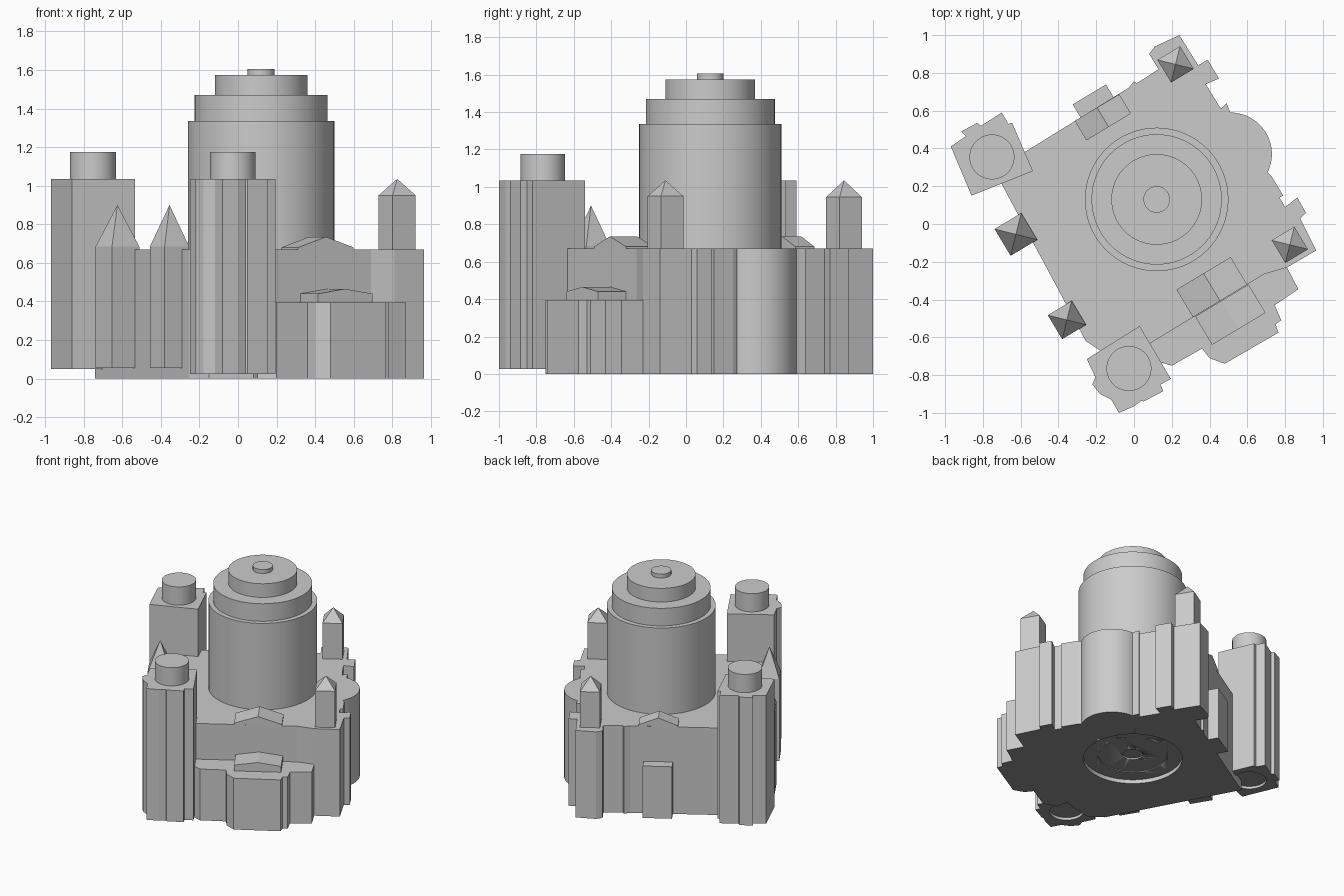
import bpy
import bmesh
from math import radians
from mathutils import Matrix

if "Cube" in bpy.data.objects:
    bpy.data.objects.remove(bpy.data.objects["Cube"])

TURN = radians(31)   # the whole plan is turned on the site
ROOF = 0.67          # main roof level
LOW = 0.395          # side hall roof level


def material(name, level):
    mat = bpy.data.materials.new(name)
    mat.use_nodes = True
    mat.diffuse_color = (level, level, level, 1)
    mat.node_tree.nodes["Principled BSDF"].inputs["Base Color"].default_value = mat.diffuse_color
    return mat


MATERIALS = [material("light grey stone", 0.6), material("dark grey underside", 0.28)]


def finish(name, bm, smooth=False):
    bmesh.ops.recalc_face_normals(bm, faces=bm.faces)
    mesh = bpy.data.meshes.new(name)
    bm.to_mesh(mesh)
    bm.free()
    for mat in MATERIALS:
        mesh.materials.append(mat)
    obj = bpy.data.objects.new(name, mesh)
    bpy.context.collection.objects.link(obj)
    if smooth:
        bpy.ops.object.select_all(action="DESELECT")
        obj.select_set(True)
        bpy.context.view_layer.objects.active = obj
        bpy.ops.object.shade_smooth_by_angle(angle=radians(30))
    return obj


def extrude_profile(name, points, offset, matrix=None):
    bm = bmesh.new()
    face = bm.faces.new([bm.verts.new(p) for p in points])
    result = bmesh.ops.extrude_face_region(bm, geom=[face])
    moved = [v for v in result["geom"] if isinstance(v, bmesh.types.BMVert)]
    bmesh.ops.translate(bm, verts=moved, vec=offset)
    if matrix:
        bm.transform(matrix)
    return finish(name, bm)


def block(name, outline, bottom, top):
    return extrude_profile(name, [(x, y, bottom) for x, y in outline], (0, 0, top - bottom))


def drum(name, centre, radius, bottom, top):
    bm = bmesh.new()
    bmesh.ops.create_cone(bm, cap_ends=True, segments=64, radius1=radius, radius2=radius,
                          depth=top - bottom)
    bmesh.ops.translate(bm, verts=bm.verts, vec=(*centre, (top + bottom) / 2))
    return finish(name, bm, True)


def placed(centre):
    return Matrix.Translation((*centre, 0)) @ Matrix.Rotation(TURN, 4, "Z")


def gable(name, centre, width, depth, bottom, eave, peak):
    w, d = width / 2, depth / 2
    profile = [(-w, -d, bottom), (w, -d, bottom), (w, -d, eave), (0, -d, peak), (-w, -d, eave)]
    return extrude_profile(name, profile, (0, depth, 0), placed(centre))


def turret(name, centre, side, bottom, eave, peak):
    s = side / 2
    bm = bmesh.new()
    rings = [[bm.verts.new((x, y, z)) for x, y in ((-s, -s), (s, -s), (s, s), (-s, s))]
             for z in (bottom, eave)]
    tip = bm.verts.new((0, 0, peak))
    bm.faces.new(rings[0])
    for i in range(4):
        j = (i + 1) % 4
        bm.faces.new((rings[0][i], rings[0][j], rings[1][j], rings[1][i]))
        bm.faces.new((rings[1][i], rings[1][j], tip))
    bm.transform(placed(centre))
    return finish(name, bm)


def recess(obj, centre, radius, bottom, top):
    cutter = drum("recess_cutter", centre, radius, bottom, top)
    cutter.hide_render = True
    cut = obj.modifiers.new("recess", "BOOLEAN")
    cut.operation, cut.solver, cut.object = "DIFFERENCE", "EXACT", cutter
    bpy.context.view_layer.objects.active = obj
    bpy.ops.object.modifier_apply(modifier=cut.name)
    bpy.data.objects.remove(cutter)


# Main hall with stepped corner blocks, and the round apse
hall = block("main_hall", [
    (-.74, .285), (-.58, .38), (-.03, .72), (0, .755), (.015, .745), (.13, .82), (.08, .9),
    (.11, .94), (.24, 1), (.34, .84), (.39, .87), (.45, .77), (.38, .74), (.46, .61),
    (.49, .64), (.51, .59), (.51, .37), (.71, .27), (.73, .25), (.79, .15), (.77, .14),
    (.8, .09), (.865, .14), (.91, .06), (.88, .03), (.965, -.14), (.81, -.23), (.69, -.265),
    (.08, -.635), (-.15, -.69), (-.255, -.62)], 0, ROOF)
apse = drum("apse", (.51, .37), .22, 0, ROOF)

# Stepped shallow recess under the dome
DOME = (.12, .13)
for radius, top in ((.345, .03), (.24, .035), (.07, .045)):
    recess(hall, DOME, radius, -.1, top)
recess(apse, DOME, .345, -.1, .03)

# Low side hall and back porch
side_hall = block("side_hall", [
    (.08, -.635), (.1, -.72), (.2, -.75), (.36, -.66), (.4, -.71), (.48, -.74),
    (.765, -.575), (.75, -.53), (.78, -.51), (.745, -.43), (.87, -.345), (.81, -.23),
    (.69, -.26)], 0, LOW)
porch = gable("back_porch", (-.185, .6), .205, .2, 0, .4, .4)

# Gabled roofs over the side entrances
gable("upper_side_gable", (.412, -.334), .335, .17, .66, .68, .735)
gable("lower_side_gable", (.51, -.48), .33, .175, .39, .44, .465)
gable("back_gable", (-.165, .565), .275, .12, .66, .68, .735)

# Stepped central drum
for name, radius, bottom, top in (("dome_drum", .38, .3, 1.335), ("dome_step", .345, 1.3, 1.47),
                                  ("dome_cap", .24, 1.4, 1.575), ("dome_knob", .07, 1.5, 1.605)):
    drum(name, DOME, radius, bottom, top)

# Pair of bell towers with round tops
grounded = [hall, apse, side_hall, porch]
towers = {
    "back_tower": ((-.752, .355), .05, [
        (-.97, .41), (-.89, .465), (-.915, .49), (-.83, .535), (-.81, .52), (-.7, .59),
        (-.665, .53), (-.645, .535), (-.535, .28), (-.86, .15)]),
    "front_tower": ((-.027, -.765), .025, [
        (-.25, -.715), (.03, -.54), (.195, -.82), (.14, -.85), (.155, -.885), (.05, -.94),
        (.04, -.935), (0, -.965), (-.08, -1), (-.12, -.93), (-.18, -.9), (-.22, -.85),
        (-.205, -.81)]),
}
for name, (centre, bottom, outline) in towers.items():
    tower = block(name, outline, bottom, 1.035)
    recess(tower, centre, .118, bottom - .1, bottom + .02)
    drum(name + "_top", centre, .119, 1, 1.175)
    grounded.append(tower)

# Pointed turrets: tall pair by the apse, steep pair between the towers
turret("back_turret", (.22, .845), .14, .3, .945, 1.035)
turret("side_turret", (.825, -.11), .14, .3, .95, 1.035)
for name, centre, side in (("facade_turret_back", (-.625, -.055), .165),
                           ("facade_turret_front", (-.355, -.508), .148)):
    grounded.append(turret(name, centre, side, .055, .685, .9))

# Downward faces take the dark underside colour
for obj in grounded:
    for face in obj.data.polygons:
        face.material_index = 1 if face.normal.z < -0.5 else 0
